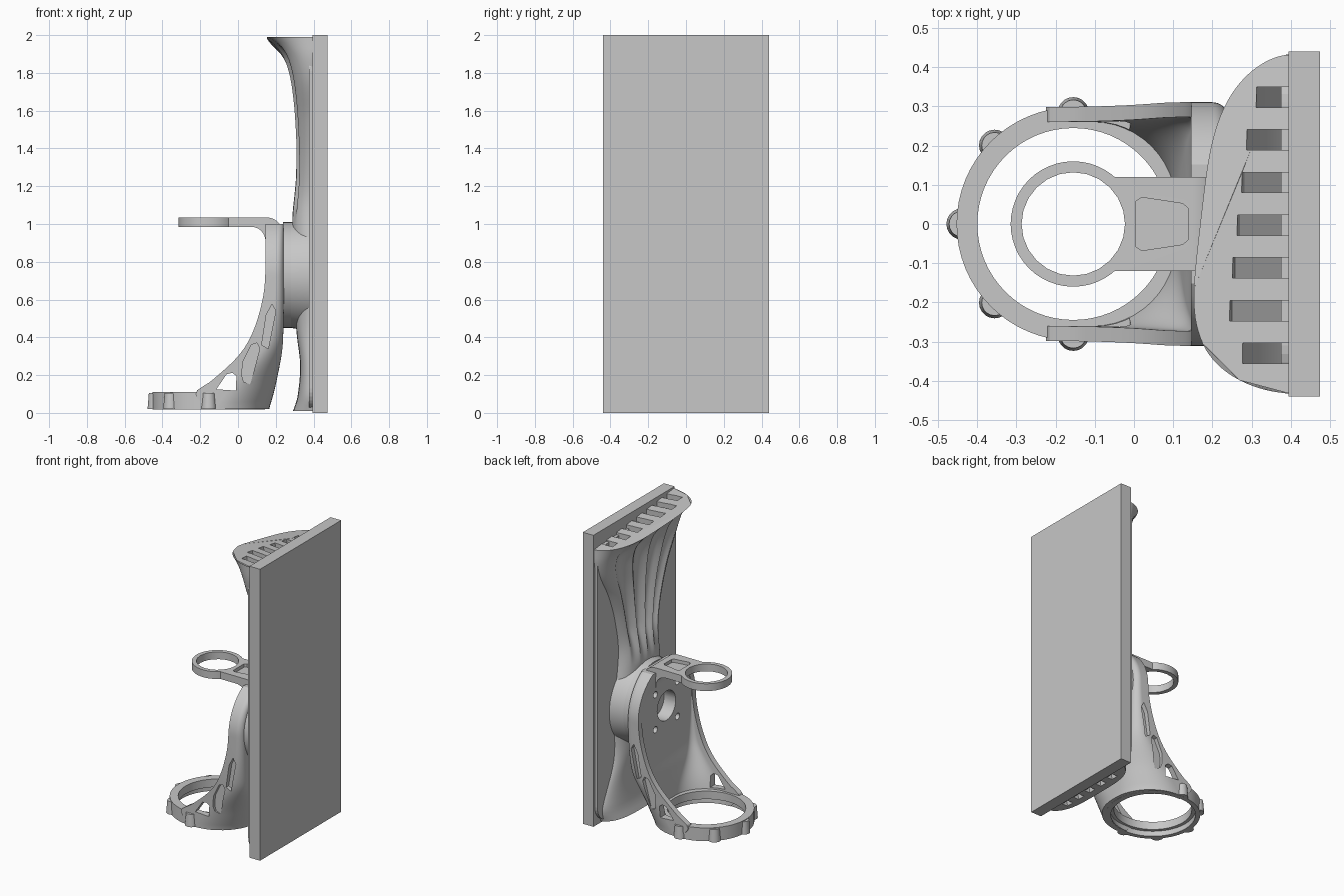
import bpy, bmesh, math
from mathutils import Matrix, Vector

if "Cube" in bpy.data.objects:
    bpy.data.objects.remove(bpy.data.objects["Cube"], do_unlink=True)

grey = bpy.data.materials.new("light_grey")
grey.use_nodes = True
grey.diffuse_color = (0.57, 0.57, 0.57, 1)
grey.node_tree.nodes["Principled BSDF"].inputs["Base Color"].default_value = (0.57, 0.57, 0.57, 1)

PIVOT_Z = 0.73    # height of the swivel axis
RING_X = -0.155   # centre of both rings


def finish(name, bm):
    bmesh.ops.recalc_face_normals(bm, faces=bm.faces)
    mesh = bpy.data.meshes.new(name)
    bm.to_mesh(mesh)
    bm.free()
    mesh.materials.append(grey)
    obj = bpy.data.objects.new(name, mesh)
    bpy.context.collection.objects.link(obj)
    return obj


def loft(name, sections):
    bm = bmesh.new()
    rows = [[bm.verts.new(p) for p in s] for s in sections]
    n = len(rows[0])
    for a, b in zip(rows, rows[1:]):
        for i in range(n):
            j = (i + 1) % n
            bm.faces.new((a[i], a[j], b[j], b[i]))
    bm.faces.new(rows[0])
    bm.faces.new(rows[-1])
    return finish(name, bm)


def prism_y(name, pts, y0, y1):
    return loft(name, [[(x, y, z) for x, z in pts] for y in (y0, y1)])


def box(name, lo, hi):
    return prism_y(name, [(lo[0], lo[2]), (hi[0], lo[2]), (hi[0], hi[2]), (lo[0], hi[2])], lo[1], hi[1])


def cyl(name, centre, r, depth, axis="Z", r2=None, seg=48):
    bm = bmesh.new()
    bmesh.ops.create_cone(bm, cap_ends=True, segments=seg, radius1=r,
                          radius2=r if r2 is None else r2, depth=depth)
    rot = Matrix.Rotation(math.pi / 2, 4, "Y") if axis == "X" else Matrix()
    bm.transform(Matrix.Translation(Vector(centre)) @ rot)
    return finish(name, bm)


def combine(obj, *others, op="DIFFERENCE"):
    for other in others:
        mod = obj.modifiers.new("combine", "BOOLEAN")
        mod.operation, mod.object, mod.solver = op, other, "EXACT"
        bpy.ops.object.select_all(action="DESELECT")
        bpy.context.view_layer.objects.active = obj
        obj.select_set(True)
        bpy.ops.object.modifier_apply(modifier=mod.name)
        bpy.data.objects.remove(other, do_unlink=True)


def curve(points, t):
    """Smoothly eased lookup through (key, value) points."""
    if t <= points[0][0]:
        return points[0][1]
    for i in range(len(points) - 1):
        (a, va), (b, vb) = points[i], points[i + 1]
        if t <= b:
            before = points[max(i - 1, 0)]
            after = points[min(i + 2, len(points) - 1)]
            ma = (vb - before[1]) / (b - before[0]) * (b - a)
            mb = (after[1] - va) / (after[0] - a) * (b - a)
            s = (t - a) / (b - a)
            return ((1 + 2 * s) * (1 - s) ** 2 * va + s * (1 - s) ** 2 * ma
                    + s * s * (3 - 2 * s) * vb + s * s * (s - 1) * mb)
    return points[-1][1]


# Flat mounting board
box("back_board", (0.395, -0.44, 0), (0.475, 0.44, 2))

# Thin flange with rounded corners
flange = []
for cy, cz, start in ((0.31, 1.79, 0), (-0.31, 1.81, 90), (-0.31, 0.13, 180), (0.31, 0.13, 270)):
    for k in range(9):
        a = math.radians(start + k * 90 / 8)
        flange.append((cy + 0.115 * math.cos(a), cz + 0.115 * math.sin(a)))
loft("flange", [[(x, y, z) for y, z in flange] for x in (0.375, 0.397)])

# Fluted spine that flares into a lip at each end; the upper lip drops towards +y
depth = [(0.01, 0.103), (0.08, 0.08), (0.25, 0.065), (0.44, 0.085), (1.0, 0.107), (1.25, 0.087),
         (1.5, 0.087), (1.75, 0.107), (1.88, 0.14), (1.95, 0.183), (1.99, 0.225)]
width = [(0.01, 0.36), (0.1, 0.38), (0.4, 0.25), (0.73, 0.25), (1.1, 0.2), (1.3, 0.23), (1.55, 0.31),
         (1.75, 0.4), (1.88, 0.43), (1.99, 0.432)]


def lip_drop(y):
    return 0.14 * max(0, y + 0.22)


def spine_section(z):
    d, w = curve(depth, z), curve(width, z)
    skew = 0.22 * min(1, max(0, (z - 1.1) / 0.7))
    flute = 0.035 * min(1, max(0, (z - 1.0) / 0.25)) * min(1, max(0, (1.99 - z) / 0.12))
    ramp = min(1, max(0, (z - 1.4) / 0.55))
    pts = [(0.397, -w, z)]
    for i in range(65):
        v = -math.cos(math.pi * i / 64)
        h = d * (1 - abs(v) ** 4) ** 0.6 * (1 - skew * v)
        if abs(v) < 0.75:
            h -= flute * abs(math.sin(2 * math.pi * v / 0.75))
        pts.append((0.394 - h, w * v, z - ramp * lip_drop(w * v)))
    return pts + [(0.397, w, z - ramp * lip_drop(w))]


spine = loft("spine", [spine_section(0.01 + 1.98 * i / 66) for i in range(67)])

# Tapered slots at both ends
slots = []
for i in range(7):
    y = -0.33 + 0.109 * i
    tip = (0.265, 0.23, 0.238, 0.25, 0.262, 0.275, 0.3)[i]
    top = 1.99 - lip_drop(y)
    slots.append(prism_y("slot", [(tip, top + 0.06), (tip + 0.02, top - 0.04), (0.39, top - 0.16),
                                  (0.41, top - 0.16), (0.41, top + 0.06)], y - 0.026, y + 0.026))
    if 0 < i < 6:
        slots.append(prism_y("low_slot", [(0.33, -0.05), (0.345, 0.05), (0.385, 0.1), (0.385, -0.05)],
                             y - 0.026, y + 0.026))
combine(spine, *slots)

# Round boss and swivel disc
boss = cyl("boss", (0.338, 0, PIVOT_Z), 0.28, 0.115, "X", 0.3)
disc = cyl("swivel_disc", (0.262, 0, PIVOT_Z), 0.28, 0.05, "X")

# Bracket: U-shaped sections rising from the lower ring into the thick swivel plate
front = [(0.02, RING_X), (0.105, -0.225), (0.17, -0.14), (0.3, 0.0), (0.42, 0.075), (0.6, 0.13),
         (0.75, 0.145), (1.0, 0.145)]
back = [(0.02, 0.165), (0.15, 0.2), (0.38, 0.238), (1.0, 0.24)]
floor = [(0.02, 0.105), (0.11, 0.107), (0.3, 0.128), (0.43, 0.145), (0.6, 0.148), (1.0, 0.148)]
corner = [(0.02, 0.29), (0.15, 0.23), (0.4, 0.08), (1.0, 0.03)]
half = [(0.02, 0.298), (0.2, 0.3), (0.45, 0.31), (1.0, 0.31)]
WALL = 0.038


def u_path(z, inset, back_curve):
    w = curve(half, z) - inset
    if z > PIVOT_Z:
        w = math.sqrt(max(w * w - (z - PIVOT_Z) ** 2, 0.0004))
    xb, xf = curve(back_curve, z), curve(front, z)
    r = min(max(curve(corner, z) - inset, 0.012), w * 0.95)
    if z > 0.5:
        r = min(r, (xb - xf) * 0.9)
    pts = [(xf, -w, z)]
    for side, start in ((-1, -90), (1, 0)):
        for k in range(13):
            a = math.radians(start + 90 * k / 12)
            pts.append((xb - r + r * math.cos(a), side * (w - r) + r * math.sin(a), z))
    return pts + [(xf, w, z)]


heights = [0.02 + 0.98 * i / 49 for i in range(50)]
bracket = loft("bracket", [u_path(z, 0, back) + u_path(z, WALL, floor)[::-1] for z in heights])

# Bracket openings: window, side pockets, swivel bore and bolt holes
window = [(-0.115, 0.125), (-0.012, 0.118), (-0.008, 0.195), (-0.03, 0.212), (-0.06, 0.205)]
pockets = ([(0.02, 0.2), (0.03, 0.165), (0.065, 0.15), (0.115, 0.34), (0.1, 0.37), (0.07, 0.36), (0.025, 0.27)],
           [(0.125, 0.36), (0.16, 0.34), (0.2, 0.54), (0.18, 0.575), (0.15, 0.52)])
cutters = [prism_y("window", window, -0.5, 0.5), cyl("bore", (0.2, 0, PIVOT_Z), 0.1, 0.3, "X")]
for s in (-1, 1):
    cutters += [prism_y("pocket", p, s * 0.28, s * 0.5) for p in pockets]
    cutters += [cyl("bolt", (0.2, s * 0.12, PIVOT_Z + t * 0.12), 0.022, 0.3, "X", seg=16) for t in (-1, 1)]
combine(bracket, *cutters)

# Lower ring with lugs and a stepped bore
ring = cyl("lower_ring", (RING_X, 0, 0.0645), 0.298, 0.091, seg=64)
lugs = []
for k in range(5):
    a = math.radians(90 + 45 * k)
    lugs.append(cyl("lug", (RING_X + 0.284 * math.cos(a), 0.284 * math.sin(a), 0.0625), 0.04, 0.085,
                    r2=0.033, seg=20))
combine(ring, *lugs, op="UNION")
combine(ring, cyl("ring_bore", (RING_X, 0, 0.06), 0.245, 0.3, seg=64),
        cyl("ring_step", (RING_X, 0, 0), 0.268, 0.11, seg=64))

# Upper ring on its bent arm
arc = [(math.sin(math.radians(9 * k)), math.cos(math.radians(9 * k))) for k in range(11)]
outer = [(0.15 + 0.088 * s, 0.947 + 0.088 * c) for s, c in arc]
inner = [(0.07 + 0.075 * s, 0.91 + 0.075 * c) for s, c in arc]
profile = [(-0.09, 1.035)] + outer + [(0.238, 0.9), (0.145, 0.9)] + inner[::-1] + [(-0.09, 0.985)]
arm = prism_y("upper_arm", profile, -0.12, 0.12)
combine(arm, cyl("upper_ring", (RING_X, 0, 1.01), 0.16, 0.05), op="UNION")
recess = [(0.005, 0.058), (0.02, 0.068), (0.125, 0.052), (0.138, 0.04)]
recess += [(x, -y) for x, y in recess[::-1]]
combine(arm, cyl("upper_bore", (RING_X, 0, 1.01), 0.132, 0.2, seg=24),
        loft("recess", [[(x, y, z) for x, y in recess] for z in (1.012, 1.1)]))

# Smooth curved surfaces, keeping crisp edges
bpy.ops.object.select_all(action="DESELECT")
for obj in (spine, boss, disc, bracket, ring, arm):
    obj.select_set(True)
    bpy.context.view_layer.objects.active = obj
bpy.ops.object.shade_smooth_by_angle(angle=math.radians(30))
